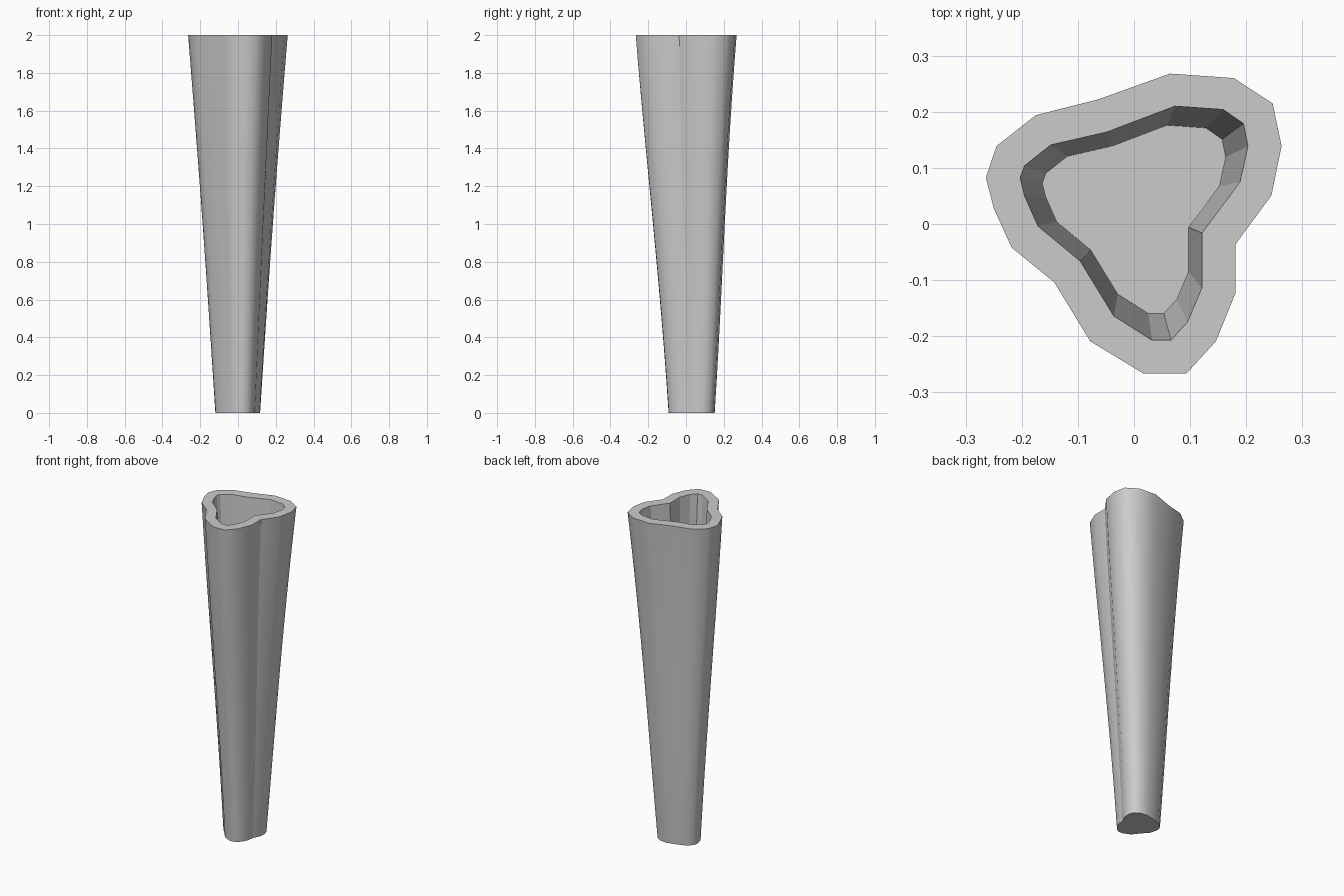
import bpy, bmesh, math
from mathutils import Vector

if "Cube" in bpy.data.objects:
    bpy.data.objects.remove(bpy.data.objects["Cube"])

# Three-lobed cross-sections, seen from above
OUTER = [(.064, .268), (.178, .260), (.247, .215), (.263, .139), (.245, .051), (.181, -.036),
         (.181, -.123), (.146, -.209), (.094, -.266), (.016, -.266), (-.078, -.209), (-.142, -.104),
         (-.218, -.042), (-.250, .028), (-.264, .083), (-.245, .139), (-.175, .194), (-.064, .222)]
INNER = [(.073, .210), (.159, .204), (.195, .179), (.203, .139), (.189, .075), (.121, -.016),
         (.121, -.114), (.095, -.175), (.066, -.207), (.032, -.207), (-.036, -.164), (-.096, -.066),
         (-.171, -.004), (-.195, .050), (-.203, .082), (-.195, .104), (-.148, .141), (-.048, .164)]
HEIGHT, DEPTH, LEVELS, NOTCH = 2.0, 0.55, 12, 5

bm = bmesh.new()


def ring(points, z, scale, dy, roundness=0):
    verts = []
    for p in points:
        v = Vector(p)
        v = v.lerp(v.normalized() * .265, roundness) * scale
        verts.append(bm.verts.new((v.x, v.y + dy, z)))
    return verts


def bridge(a, b, smooth=False):
    n = len(a)
    for i in range(n):
        f = bm.faces.new((a[i], a[(i + 1) % n], b[(i + 1) % n], b[i]))
        f.smooth = smooth


def sharpen(loop):
    for i, v in enumerate(loop):
        bm.edges.get((v, loop[i - 1])).smooth = False


# Tapered outer body, rounder and shifted back toward the foot
rings = []
for k in range(LEVELS + 1):
    t = k / LEVELS
    scale = .46 + .54 * (t - .03 * math.sin(math.pi * t))
    dy = .03 * (1 - t * t * (3 - 2 * t))
    rings.append(ring(OUTER, HEIGHT * t, scale, dy, .3 * (1 - t)))
for a, b in zip(rings, rings[1:]):
    bridge(a, b, True)
    bm.edges.get((a[NOTCH], b[NOTCH])).smooth = False
bm.faces.new(rings[0])

# Flat rim, faceted recess and its floor
lip = ring(INNER, HEIGHT, 1, 0)
floor = ring(INNER, HEIGHT - DEPTH, .805, .007)
bridge(rings[-1], lip)
bridge(lip, floor)
bm.faces.new(floor)
for loop in (rings[0], rings[-1], lip):
    sharpen(loop)

bmesh.ops.recalc_face_normals(bm, faces=bm.faces)
mesh = bpy.data.meshes.new("lobed_vase")
bm.to_mesh(mesh)
bm.free()
bpy.context.collection.objects.link(bpy.data.objects.new("lobed_vase", mesh))
